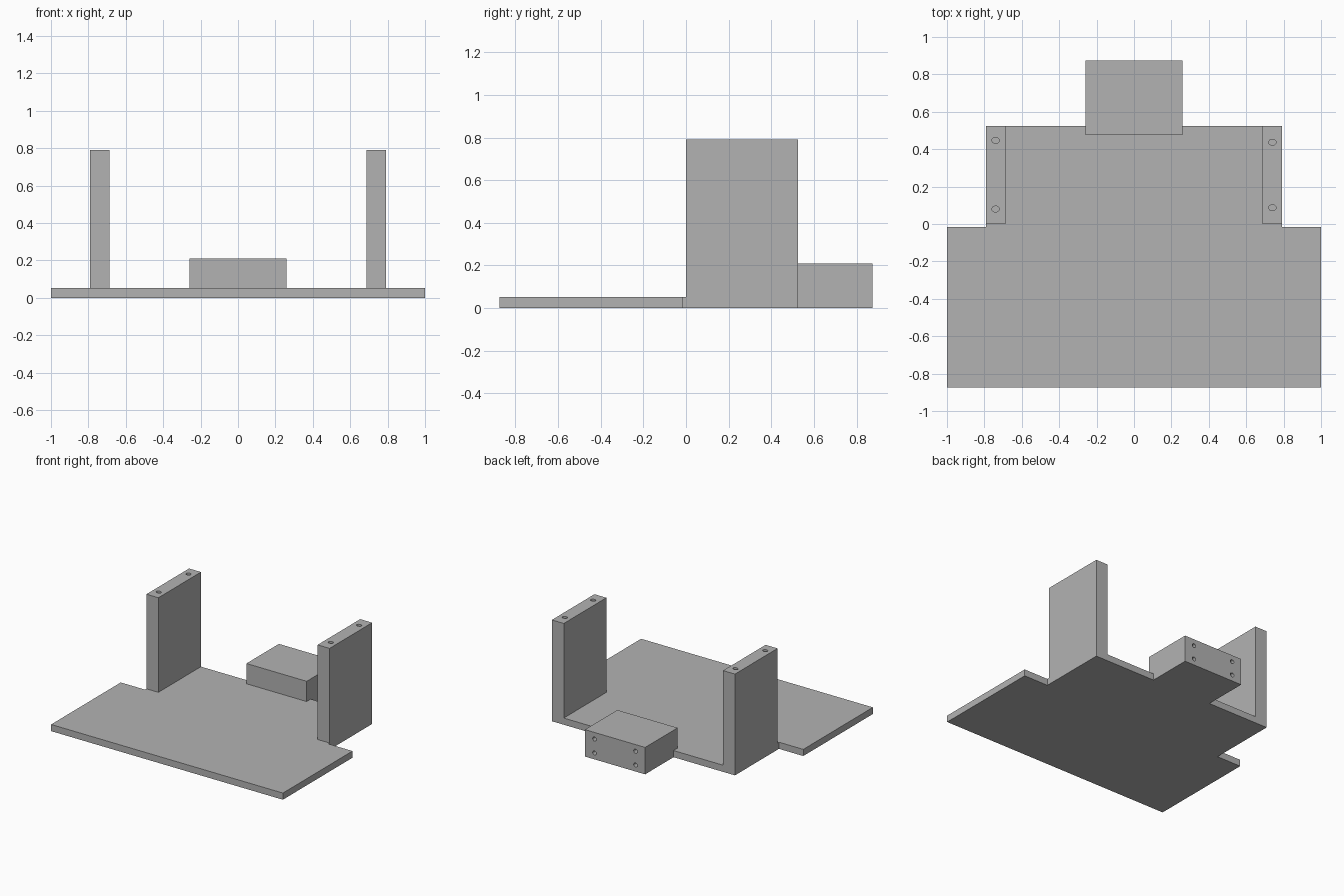
import bpy, bmesh, math
from mathutils import Matrix, Vector

old = bpy.data.objects.get("Cube")
if old:
    bpy.data.objects.remove(old, do_unlink=True)

GREY = (0.45, 0.45, 0.45, 1)
grey = bpy.data.materials.new("plain grey")
grey.use_nodes = True
grey.diffuse_color = GREY
for node in grey.node_tree.nodes:
    if node.type == 'BSDF_PRINCIPLED':
        node.inputs["Base Color"].default_value = GREY


def make_object(name, bm):
    bmesh.ops.recalc_face_normals(bm, faces=bm.faces)
    mesh = bpy.data.meshes.new(name)
    bm.to_mesh(mesh)
    bm.free()
    mesh.materials.append(grey)
    obj = bpy.data.objects.new(name, mesh)
    bpy.context.collection.objects.link(obj)
    return obj


def box(name, low, high):
    low, high = Vector(low), Vector(high)
    bm = bmesh.new()
    bmesh.ops.create_cube(bm, size=1, matrix=Matrix.Translation((low + high) / 2)
                          @ Matrix.Diagonal((*(high - low), 1)))
    return make_object(name, bm)


def prism(name, outline, height):
    bm = bmesh.new()
    face = bm.faces.new([bm.verts.new((x, y, 0)) for x, y in outline])
    top = bmesh.ops.extrude_face_region(bm, geom=[face])["geom"]
    bmesh.ops.translate(bm, vec=(0, 0, height),
                        verts=[v for v in top if isinstance(v, bmesh.types.BMVert)])
    return make_object(name, bm)


def combine(target, other, operation):
    mod = target.modifiers.new("join", 'BOOLEAN')
    mod.operation = operation
    mod.solver = 'EXACT'
    mod.object = other
    bpy.context.view_layer.objects.active = target
    bpy.ops.object.modifier_apply(modifier=mod.name)
    bpy.data.objects.remove(other, do_unlink=True)


# Base plate: wide front, narrower rear
half = [(1, -0.875), (1, -0.017), (0.79, -0.017), (0.79, 0.525)]
frame = prism("bracket_frame", half + [(-x, y) for x, y in reversed(half)], 0.052)

# Side walls and rear block
for side in (-1, 1):
    xs = sorted((side * 0.687, side * 0.79))
    combine(frame, box("side_wall", (xs[0], 0, 0), (xs[1], 0.525, 0.79)), 'UNION')
combine(frame, box("rear_block", (-0.26, 0.475, 0), (0.26, 0.875, 0.21)), 'UNION')

# Merge flat areas
bm = bmesh.new()
bm.from_mesh(frame.data)
bmesh.ops.remove_doubles(bm, verts=bm.verts, dist=0.0001)
bmesh.ops.dissolve_limit(bm, angle_limit=math.radians(1), verts=bm.verts, edges=bm.edges)
bm.to_mesh(frame.data)
bm.free()

# Screw holes: wall tops and back of the rear block
holes = bmesh.new()


def hole(place, turn, width, depth):
    bmesh.ops.create_cone(holes, cap_ends=True, segments=16, radius1=1, radius2=1, depth=1,
                          matrix=Matrix.Translation(place) @ Matrix.Rotation(turn, 4, 'X')
                          @ Matrix.Diagonal((width, 0.016, depth, 1)))


for x, ys in ((-0.74, (0.08, 0.447)), (0.74, (0.087, 0.437))):
    for y in ys:
        hole((x, y, 0.79), 0, 0.02, 0.3)
for x in (-0.177, 0.177):
    for z in (0.05, 0.158):
        hole((x, 0.875, z), math.pi / 2, 0.016, 0.3)
combine(frame, make_object("hole_cutter", holes), 'DIFFERENCE')
